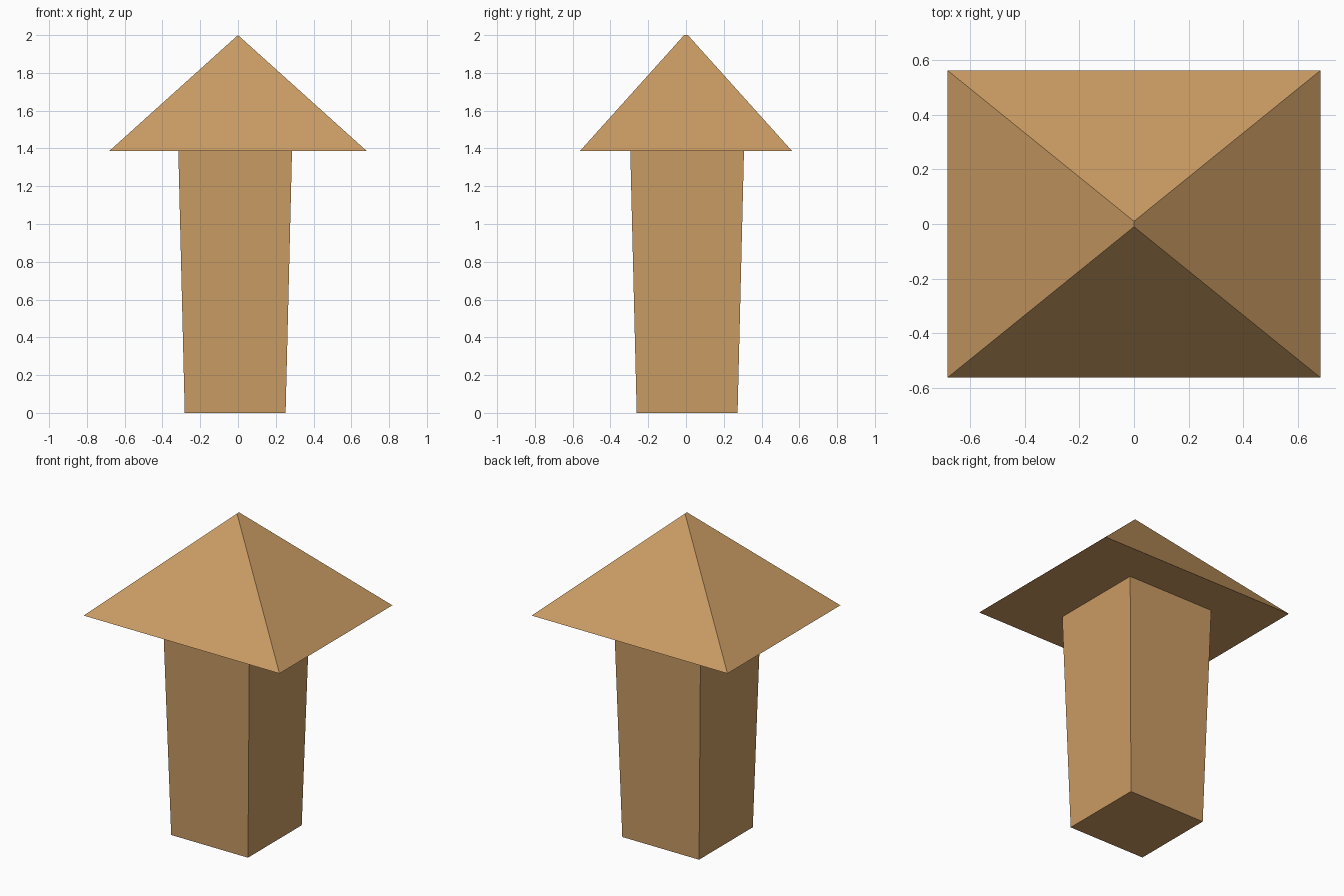
import bpy, bmesh

if "Cube" in bpy.data.objects:
    bpy.data.objects.remove(bpy.data.objects["Cube"])

# One flat wood colour
wood = bpy.data.materials.new("tan wood")
wood.diffuse_color = (0.597, 0.332, 0.126, 1.0)
wood.use_nodes = True
wood.node_tree.nodes["Principled BSDF"].inputs["Base Color"].default_value = wood.diffuse_color


def tapered_block(name, z0, z1, bottom, top, centre=(0, 0)):
    """Block whose bottom and top rectangles (half x, half y) differ."""
    cx, cy = centre
    bm = bmesh.new()
    bmesh.ops.create_cube(bm, size=2)
    for v in bm.verts:
        hx, hy = top if v.co.z > 0 else bottom
        v.co = (cx + v.co.x * hx, cy + v.co.y * hy, z1 if v.co.z > 0 else z0)
    # Merge corners where the top narrows to a short ridge
    bmesh.ops.remove_doubles(bm, verts=bm.verts, dist=0.001)
    bmesh.ops.recalc_face_normals(bm, faces=bm.faces)
    mesh = bpy.data.meshes.new(name)
    bm.to_mesh(mesh)
    bm.free()
    mesh.materials.append(wood)
    obj = bpy.data.objects.new(name, mesh)
    bpy.context.collection.objects.link(obj)
    return obj


# Post, slightly off centre and widening upwards
tapered_block("post", 0, 1.387, (0.267, 0.267), (0.301, 0.301), (-0.015, 0.006))

# Hipped cap with a tiny ridge running front to back
tapered_block("roof", 1.387, 2.0, (0.681, 0.561), (0, 0.01))
